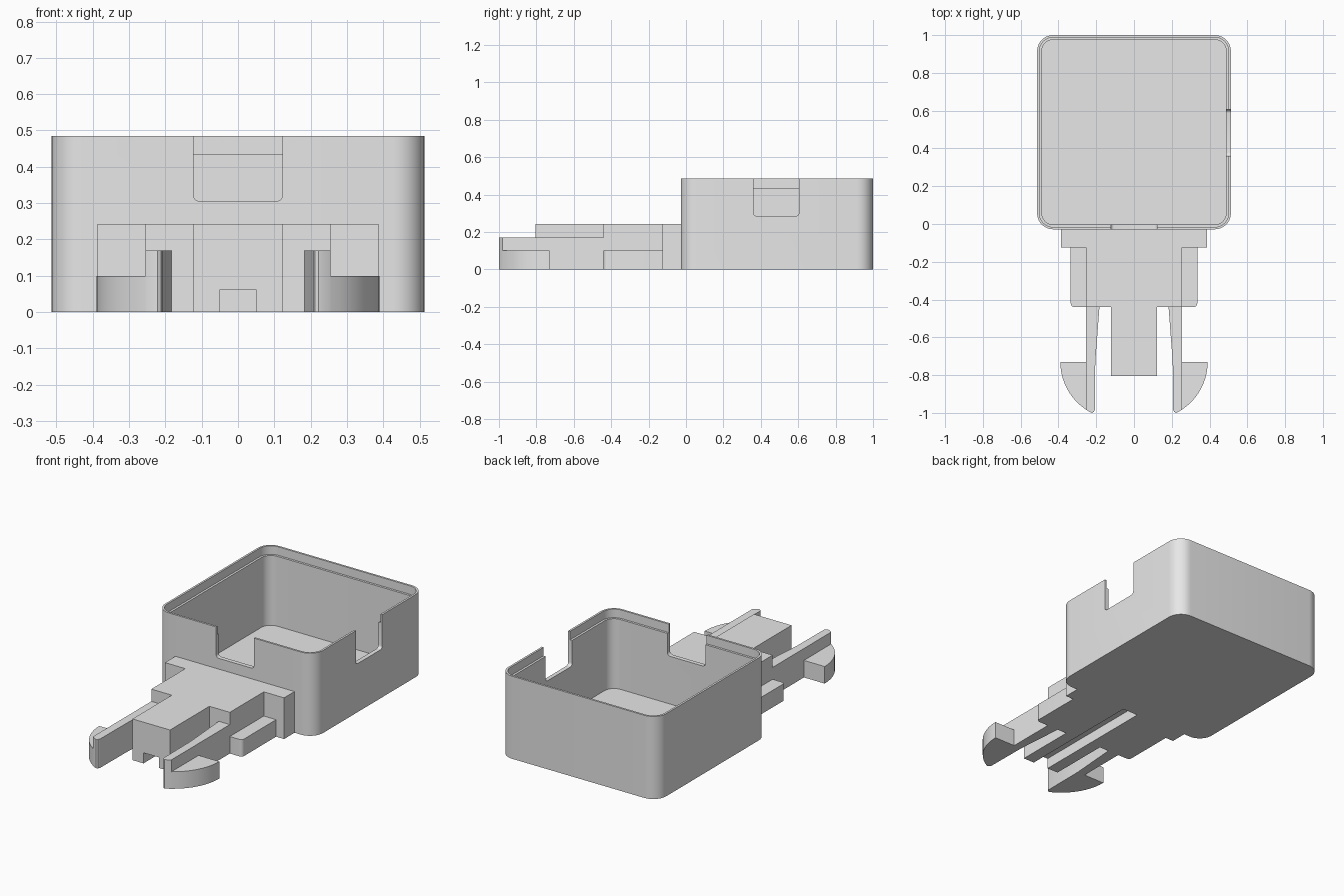
import bpy, bmesh
from math import sin, cos, pi, radians
from mathutils import Matrix

cube = bpy.data.objects.get("Cube")
if cube:
    bpy.data.objects.remove(cube, do_unlink=True)

grey = bpy.data.materials.new("light_grey_plastic")
grey.use_nodes = True
GREY = (0.8, 0.8, 0.8, 1)
grey.diffuse_color = GREY
grey.node_tree.nodes["Principled BSDF"].inputs["Base Color"].default_value = GREY


def rounded(x0, x1, y0, y1, r, steps=10):
    """Rounded rectangle outline."""
    corners = [(x1 - r, y1 - r), (x0 + r, y1 - r), (x0 + r, y0 + r), (x1 - r, y0 + r)]
    return [(cx + r * cos((q + i / steps) * pi / 2), cy + r * sin((q + i / steps) * pi / 2))
            for q, (cx, cy) in enumerate(corners) for i in range(steps + 1)]


def rect(x0, x1, y0, y1):
    return [(x0, y0), (x1, y0), (x1, y1), (x0, y1)]


def prism(name, outline, z0, z1, matrix=None):
    """Extrude an outline from z0 to z1."""
    bm = bmesh.new()
    base = bm.faces.new([bm.verts.new((x, y, z0)) for x, y in outline])
    top = bmesh.ops.extrude_face_region(bm, geom=[base])["geom"]
    bmesh.ops.translate(bm, vec=(0, 0, z1 - z0),
                        verts=[v for v in top if isinstance(v, bmesh.types.BMVert)])
    if matrix:
        bm.transform(matrix)
    bmesh.ops.recalc_face_normals(bm, faces=bm.faces)
    mesh = bpy.data.meshes.new(name)
    bm.to_mesh(mesh)
    bm.free()
    mesh.materials.append(grey)
    obj = bpy.data.objects.new(name, mesh)
    bpy.context.collection.objects.link(obj)
    return obj


def activate(obj):
    bpy.ops.object.select_all(action="DESELECT")
    obj.select_set(True)
    bpy.context.view_layer.objects.active = obj


def cut(obj, cutter):
    cutter.hide_render = True
    mod = obj.modifiers.new("cut", "BOOLEAN")
    mod.operation, mod.solver, mod.object = "DIFFERENCE", "EXACT", cutter
    activate(obj)
    bpy.ops.object.modifier_apply(modifier=mod.name)
    bpy.data.objects.remove(cutter, do_unlink=True)


# Open tray with a stepped rim
HALF, FRONT, BACK, HEIGHT = 0.513, -0.028, 1.0, 0.485


def tray_outline(inset):
    return rounded(-HALF + inset, HALF - inset, FRONT + inset, BACK - inset, 0.085 - inset)


tray = prism("tray", tray_outline(0), 0, HEIGHT)
cut(tray, prism("cavity", tray_outline(0.025), 0.025, 0.6))
cut(tray, prism("rim_step", tray_outline(0.012), 0.435, 0.6))

# Cable notches in the front and left walls
upright = Matrix.Rotation(radians(90), 4, "X")
sideways = Matrix.Rotation(radians(90), 4, "Z") @ upright
cut(tray, prism("front_notch", rounded(-0.123, 0.123, 0.305, 0.7, 0.018, 5), -0.06, 0.1, upright))
cut(tray, prism("side_notch", rounded(0.36, 0.605, 0.285, 0.7, 0.018, 5), 0.4, 0.6, sideways))

# Clip body: neck flange, core with tongue, low side wings
parts = [tray, prism("neck_flange", rect(-0.387, 0.387, -0.125, FRONT), 0, 0.242)]
half = [(0.255, -0.125), (0.255, -0.44), (0.122, -0.44), (0.122, -0.805)]
parts.append(prism("core_and_tongue", half + [(-x, y) for x, y in reversed(half)], 0, 0.242))
for part in parts[1:]:
    cut(part, prism("groove", rect(-0.05, 0.05, -0.9, FRONT - 0.004), -0.1, 0.062))

# Hook edge is an arc swept from the barb to the arm tip
arc = [(0.087 + 0.303 * cos(i * 0.098), -0.73 - 0.303 * sin(i * 0.098)) for i in range(11)]
for side, s in (("left", 1), ("right", -1)):
    def flip(points):
        return [(x * s, y) for x, y in points]

    r = 0.02
    wing = [(0.255, -0.125), (0.255, -0.44)]
    wing += [(0.335 - r + r * sin(i * pi / 10), -0.44 + r - r * cos(i * pi / 10)) for i in range(6)]
    parts.append(prism(side + "_wing", flip(wing + [(0.335, -0.125)]), 0, 0.1))

    arm = [(0.255, -0.44), (0.183, -0.44), (0.205, -0.73), (0.207, -0.982), (0.212, -0.994),
           (0.222, -1.0), (0.235, -0.995), (0.255, -0.982)]
    parts.append(prism(side + "_spring_arm", flip(arm), 0, 0.17))
    barb = [(0.255, -0.73)] + [p for p in arc if p[0] > 0.257] + [(0.255, -0.982)]
    parts.append(prism(side + "_barb", flip(barb), 0, 0.1))

for part in parts:
    activate(part)
    bpy.ops.object.shade_smooth_by_angle(angle=radians(30))
